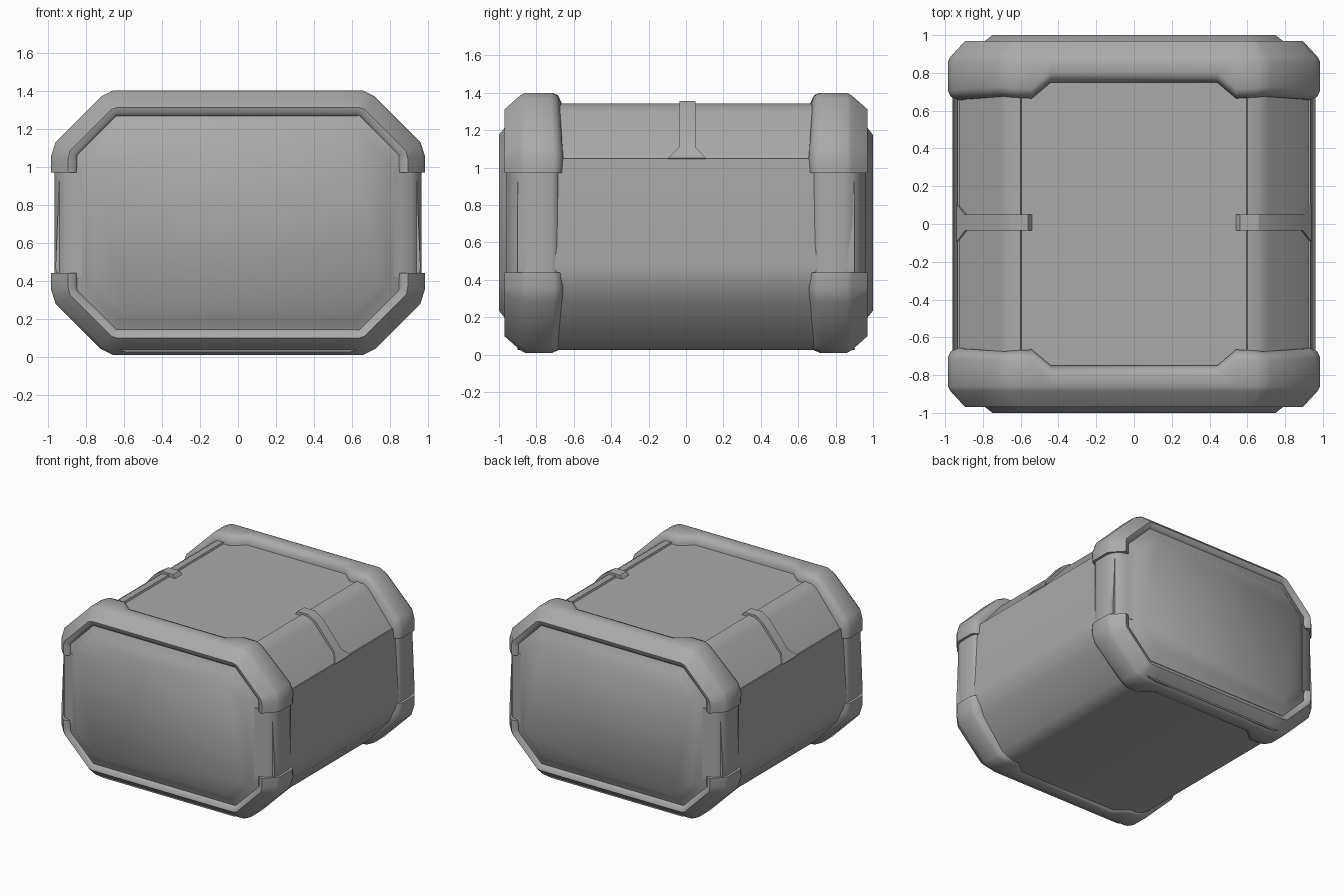
import bpy, bmesh, math

cube = bpy.data.objects.get("Cube")
if cube:
    bpy.data.objects.remove(cube, do_unlink=True)

grey = bpy.data.materials.new("plain grey")
grey.use_nodes = True
colour = (0.4, 0.4, 0.4, 1)
grey.diffuse_color = colour
grey.node_tree.nodes["Principled BSDF"].inputs["Base Color"].default_value = colour

MID = 0.705  # mid height of the case


def loft(name, sections, angle=40):
    """Skin closed sections in order, cap both ends and smooth by angle."""
    bm = bmesh.new()
    rings = [[bm.verts.new(p) for p in s] for s in sections]
    n = len(rings[0])
    for a, b in zip(rings, rings[1:]):
        for i in range(n):
            j = (i + 1) % n
            bm.faces.new((a[i], a[j], b[j], b[i]))
    bm.faces.new(rings[0])
    bm.faces.new(rings[-1])
    bmesh.ops.recalc_face_normals(bm, faces=bm.faces)
    mesh = bpy.data.meshes.new(name)
    bm.to_mesh(mesh)
    bm.free()
    obj = bpy.data.objects.new(name, mesh)
    bpy.context.collection.objects.link(obj)
    mesh.materials.append(grey)
    bpy.ops.object.select_all(action='DESELECT')
    obj.select_set(True)
    bpy.context.view_layer.objects.active = obj
    bpy.ops.object.shade_smooth_by_angle(angle=math.radians(angle))
    return obj


# Body: one half outline from the lid top down to the base, mirrored in x
half = [(0.595, 1.328), (0.6, 1.342), (0.66, 1.335), (0.71, 1.30), (0.925, 1.05),
        (0.935, 1.05), (0.96, 0.47), (0.95, 0.40), (0.90, 0.29), (0.70, 0.07),
        (0.65, 0.04), (0.59, 0.025)]
outline = half + [(-x, z) for x, z in reversed(half)]
loft("case_body", [[(x, y, z) for x, z in outline] for y in (-0.9, 0.9)], 35)


def octagon(inset, y):
    """Cut-corner rectangle of the end panel, shrunk by the inset."""
    a, b, c = 0.855 - inset, 0.575 - inset, 0.21 - 0.586 * inset
    q = [(a, b - c), (a - c, b)]
    right = q + [(-x, z) for x, z in reversed(q)]
    pts = right + [(-x, -z) for x, z in right]
    return [(x, y, MID + z) for x, z in pts]


# Arch stations: outer point, inner point, and y of the inboard edge
arch = [((0.985, 0.97), (0.85, 0.97), 0.66),
        ((0.985, 1.05), (0.85, 1.04), 0.655),
        ((0.96, 1.13), (0.85, 1.06), 0.66),
        ((0.72, 1.37), (0.64, 1.27), 0.675),
        ((0.66, 1.40), (0.625, 1.27), 0.67),
        ((0.54, 1.40), (0.54, 1.27), 0.665),
        ((0.44, 1.40), (0.44, 1.27), 0.75)]
arch += [((-o[0], o[1]), (-i[0], i[1]), y) for o, i, y in reversed(arch)]


def arch_section(outer, inner, y_in, end, flip):
    """Bumper cross-section: depth share from outer to inner, and y."""
    prof = [(1.06, 0.94), (0.9, 0.962), (0.68, 0.97), (0.1, 0.885), (0, 0.86),
            (0, y_in + 0.05), (0.1, y_in + 0.02), (0.42, y_in), (1.06, y_in)]
    pts = []
    for t, y in prof:
        x, z = (o + t * (i - o) for o, i in zip(outer, inner))
        pts.append((x, end * y, 2 * MID - z if flip else z))
    return pts


# Corner post outline in plan
post = [(0.82, 0.96), (0.86, 0.945), (0.91, 0.93), (0.95, 0.89), (0.965, 0.84),
        (0.965, 0.72), (0.955, 0.69), (0.93, 0.68), (0.82, 0.68)]

for end, place in ((-1, "front"), (1, "back")):
    # Raised end panel with a soft bevelled rim
    loft(place + "_end_panel", [octagon(i, end * y) for i, y in
         ((0, 0.88), (0, 0.94), (0.07, 0.972), (0.105, 1.0))], 50)
    # Upper and lower bumper arches
    for flip, level in ((False, "upper"), (True, "lower")):
        loft(f"{place}_{level}_bumper",
             [arch_section(*s, end, flip) for s in arch], 50)
    # Posts between the bumpers
    for side, hand in ((1, "left"), (-1, "right")):
        loft(f"{place}_{hand}_post", [[(side * x, end * y, z) for x, y in post]
                                      for z in (0.42, 0.99)], 50)

# Lid latches: strap down the sloping side, flared at the foot
strap = [(0.56, 1.355, -0.035, 0.05), (0.66, 1.355, -0.035, 0.05),
         (0.73, 1.31, -0.035, 0.05), (0.895, 1.11, -0.035, 0.05),
         (0.94, 1.052, -0.095, 0.105)]
for side, hand in ((1, "left"), (-1, "right")):
    loft(hand + "_latch", [[(side * x, a, z), (side * x, b, z),
                            (side * (x - 0.03), b, z - 0.04),
                            (side * (x - 0.03), a, z - 0.04)]
                           for x, z, a, b in strap], 30)
